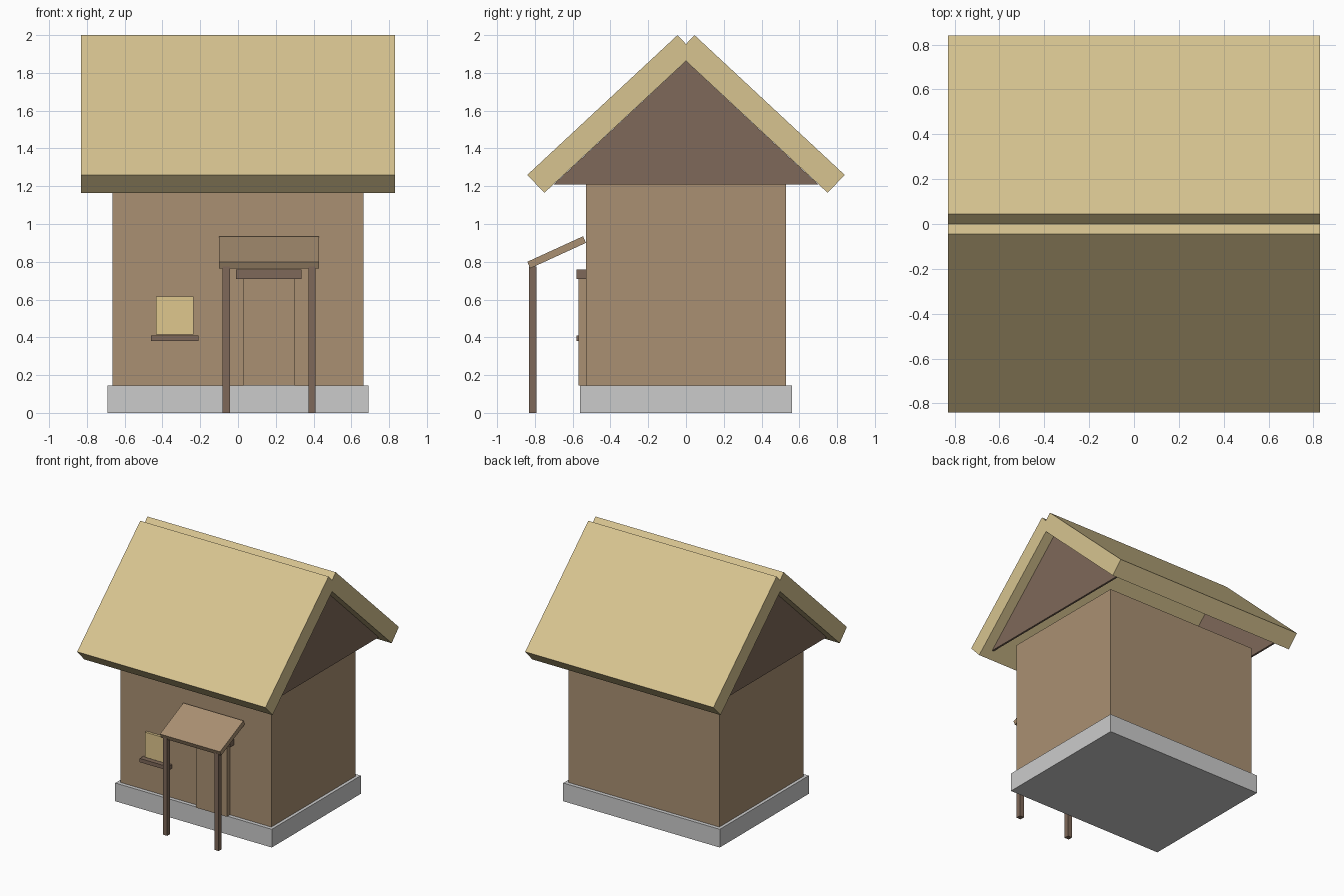
import bpy

if "Cube" in bpy.data.objects:
    bpy.data.objects.remove(bpy.data.objects["Cube"])


def material(name, rgb):
    m = bpy.data.materials.new(name)
    m.diffuse_color = (*rgb, 1)
    m.use_nodes = True
    m.node_tree.nodes["Principled BSDF"].inputs["Base Color"].default_value = m.diffuse_color
    return m


WALL = material("clay", (0.40, 0.28, 0.17))
WOOD = material("dark_wood", (0.21, 0.14, 0.10))
STRAW = material("straw", (0.68, 0.55, 0.28))
PANE = material("warm_pane", (0.74, 0.57, 0.27))


def extrude_x(name, profile, x0, x1, mat=None):
    """Prism from a (y, z) profile, running from x0 to x1."""
    n = len(profile)
    area = sum(profile[i][0] * profile[(i + 1) % n][1] - profile[(i + 1) % n][0] * profile[i][1]
               for i in range(n))
    if area < 0:
        profile = profile[::-1]
    verts = [(x, y, z) for x in (x0, x1) for y, z in profile]
    faces = [tuple(reversed(range(n))), tuple(range(n, 2 * n))]
    faces += [(i, (i + 1) % n, n + (i + 1) % n, n + i) for i in range(n)]
    mesh = bpy.data.meshes.new(name)
    mesh.from_pydata(verts, [], faces)
    if mat:
        mesh.materials.append(mat)
    obj = bpy.data.objects.new(name, mesh)
    bpy.context.collection.objects.link(obj)
    return obj


def box(name, x, y, z, mat=None):
    return extrude_x(name, [(y[0], z[0]), (y[1], z[0]), (y[1], z[1]), (y[0], z[1])], *x, mat)


# Stone base and walls
box("foundation", (-0.69, 0.69), (-0.56, 0.56), (0, 0.145))
box("walls", (-0.665, 0.665), (-0.53, 0.53), (0.145, 1.21), WALL)

# Thatched slabs crossing at the ridge, and thin gable boards under them
slope = [(0.045, 2.0), (0.84, 1.26), (0.75, 1.165), (-0.045, 1.905)]
for side, s in (("back", 1), ("front", -1)):
    extrude_x(f"roof_{side}", [(s * y, z) for y, z in slope], -0.83, 0.83, STRAW)
for side, s in (("right", 1), ("left", -1)):
    x0, x1 = sorted((s * 0.735, s * 0.75))
    extrude_x(f"gable_{side}", [(-0.70, 1.21), (0.70, 1.21), (0, 1.863)], x0, x1, WOOD)

# Door with lintel
box("door", (0.03, 0.30), (-0.57, -0.52), (0.145, 0.71), WALL)
box("door_lintel", (-0.01, 0.335), (-0.58, -0.52), (0.71, 0.76), WOOD)

# Window with sill
box("window", (-0.435, -0.235), (-0.55, -0.52), (0.415, 0.615), PANE)
box("window_sill", (-0.46, -0.21), (-0.58, -0.52), (0.38, 0.41), WOOD)

# Porch canopy on two posts
extrude_x("porch_roof", [(-0.84, 0.80), (-0.545, 0.935), (-0.53, 0.90), (-0.825, 0.765)],
          -0.10, 0.43, WALL)
for side, x in (("left", -0.062), ("right", 0.391)):
    box(f"porch_post_{side}", (x - 0.019, x + 0.019), (-0.83, -0.792), (0, 0.775), WOOD)
